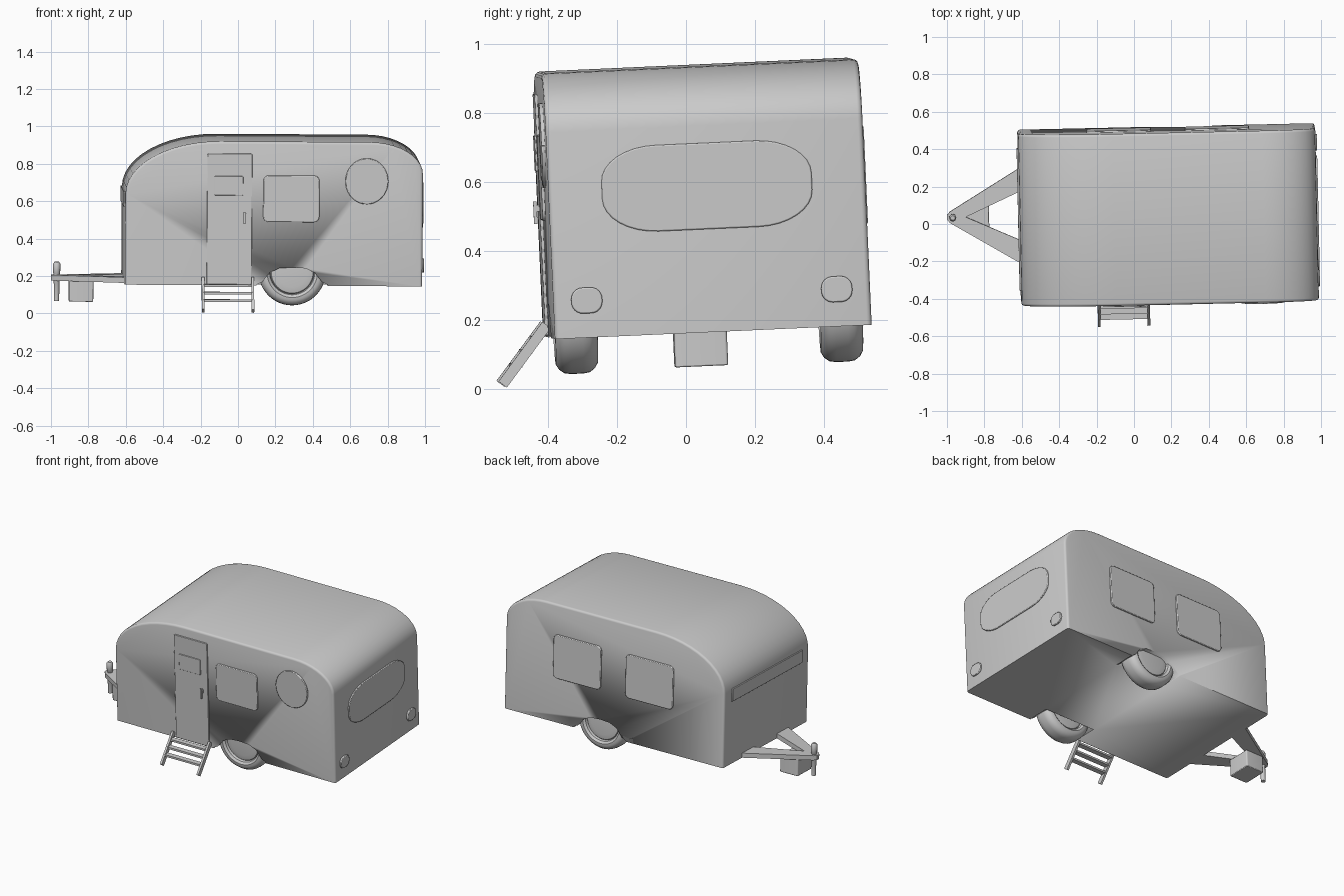
import bpy, bmesh, math
from mathutils import Matrix, Vector

if "Cube" in bpy.data.objects:
    bpy.data.objects.remove(bpy.data.objects["Cube"])

W = 0.46          # half width of the cabin
PARTS = []


def finish(name, bm, smooth=True):
    bmesh.ops.recalc_face_normals(bm, faces=bm.faces[:])
    me = bpy.data.meshes.new(name)
    bm.to_mesh(me)
    bm.free()
    ob = bpy.data.objects.new(name, me)
    bpy.context.collection.objects.link(ob)
    if smooth:
        bpy.context.view_layer.objects.active = ob
        bpy.ops.object.select_all(action='DESELECT')
        ob.select_set(True)
        bpy.ops.object.shade_smooth_by_angle(angle=math.radians(35))
    PARTS.append(ob)
    return ob


def prism(name, pts, lo, hi, axis, bevel=None):
    """Extrude a 2D outline along an axis from lo to hi."""
    place = {'x': lambda a, b, c: (c, a, b),
             'y': lambda a, b, c: (a, c, b),
             'z': lambda a, b, c: (a, b, c)}[axis]
    bm = bmesh.new()
    face = bm.faces.new([bm.verts.new(place(a, b, lo)) for a, b in pts])
    ext = bmesh.ops.extrude_face_region(bm, geom=[face])
    move = Vector(place(0, 0, hi - lo))
    for v in ext['geom']:
        if isinstance(v, bmesh.types.BMVert):
            v.co += move
    if bevel:
        bevel(bm)
    return finish(name, bm)


def rounded(cx, cz, w, h, rx=0.0, ry=None, seg=6):
    """Rounded rectangle outline."""
    ry = rx if ry is None else ry
    if rx == 0:
        return [(cx + sx * w / 2, cz + sz * h / 2) for sx, sz in ((1, 1), (-1, 1), (-1, -1), (1, -1))]
    pts = []
    for q, (sx, sz) in enumerate(((1, 1), (-1, 1), (-1, -1), (1, -1))):
        for i in range(seg + 1):
            a = math.pi / 2 * (q + i / seg)
            pts.append((cx + sx * (w / 2 - rx) + rx * math.cos(a),
                        cz + sz * (h / 2 - ry) + ry * math.sin(a)))
    return pts


def panel(name, pts, lo, hi, axis, soft=0.004):
    ob = prism(name, pts, lo, hi, axis)
    m = ob.modifiers.new("soft_edge", 'BEVEL')
    m.width, m.segments, m.limit_method = soft, 2, 'ANGLE'
    m.angle_limit = math.radians(60)
    return ob


def box(name, loc, size, rot=None):
    bm = bmesh.new()
    bmesh.ops.create_cube(bm, size=1)
    m = Matrix.Translation(loc) @ (rot or Matrix()) @ Matrix.Diagonal((*size, 1))
    bmesh.ops.transform(bm, matrix=m, verts=bm.verts)
    return finish(name, bm, False)


def lathe(name, profile, loc, rot, steps=48):
    """Spin (radius, height) points around an axis."""
    bm = bmesh.new()
    vs = [bm.verts.new((r, 0, h)) for r, h in profile]
    es = [bm.edges.new(e) for e in zip(vs, vs[1:])]
    bmesh.ops.spin(bm, geom=vs + es, axis=(0, 0, 1), cent=(0, 0, 0), steps=steps, angle=math.tau)
    bmesh.ops.remove_doubles(bm, verts=bm.verts, dist=1e-5)
    bmesh.ops.transform(bm, matrix=Matrix.Translation(loc) @ rot, verts=bm.verts)
    return finish(name, bm)


# Cabin: side profile with two elliptical roof corners
profile = [(-0.795, 0), (0.795, 0)]
for i in range(11):
    a = math.pi / 2 * i / 10
    profile.append((0.51 + 0.285 * math.cos(a), 0.6 + 0.17 * math.sin(a)))
for i in range(13):
    a = math.pi / 2 * (1 + i / 12)
    profile.append((-0.29 + 0.505 * math.cos(a), 0.485 + 0.285 * math.sin(a)))


def bevel_roof_edges(bm):
    rim = [e for e in bm.edges if abs(e.verts[0].co.y - e.verts[1].co.y) < 1e-4
           and max(v.co.z for v in e.verts) > 0.01]
    bmesh.ops.bevel(bm, geom=rim, offset=0.014, segments=3, profile=0.5, affect='EDGES')


cabin = prism("cabin", profile, -W, W, 'y', bevel_roof_edges)

# Wheel arches cut into the cabin, and the wheels
arch = [(-0.09, -0.05), (-0.09, 0.005), (-0.06, 0.02), (-0.02, 0.07), (0.03, 0.093),
        (0.10, 0.098), (0.17, 0.093), (0.22, 0.07), (0.26, 0.02), (0.29, 0.005), (0.29, -0.05)]
tyre = [(0, 0.042), (0.08, 0.048), (0.112, 0.042), (0.117, 0.036), (0.121, 0.052), (0.135, 0.062),
        (0.15, 0.061), (0.165, 0.052), (0.176, 0.037), (0.179, 0.018)]
tyre += [(r, -h) for r, h in reversed(tyre)]
for s, side in ((-1, "front"), (1, "back")):
    cutter = prism("arch_cutter_" + side, arch, s * 0.315, s * 0.55, 'y')
    cutter.hide_render = True
    cutter.hide_viewport = False
    cutter.display_type = 'WIRE'
    m = cabin.modifiers.new("arch_" + side, 'BOOLEAN')
    m.operation, m.object, m.solver = 'DIFFERENCE', cutter, 'EXACT'
    lathe("wheel_" + side, tyre, (0.10, s * 0.385, 0.071), Matrix.Rotation(math.pi / 2, 4, 'X'))

# Door side: door, its window, handle, side window and round window
panel("door", rounded(-0.238, 0.355, 0.24, 0.70, 0.008), -W - 0.008, -W + 0.02, 'y', 0.002)
panel("door_window", rounded(-0.243, 0.533, 0.154, 0.103, 0.006), -W - 0.013, -W + 0.02, 'y', 0.002)
box("door_handle_base", (-0.155, -W - 0.012, 0.375), (0.012, 0.014, 0.02))
box("door_handle", (-0.158, -W - 0.02, 0.362), (0.01, 0.01, 0.065))
panel("side_window", rounded(0.092, 0.465, 0.30, 0.25, 0.03), -W - 0.008, -W + 0.02, 'y')
panel("round_window", rounded(0.495, 0.561, 0.23, 0.246, 0.115, 0.123, 10), -W - 0.01, -W + 0.02, 'y')

# Far side windows
for i, cx in enumerate((-0.255, 0.27)):
    panel(f"back_window_{i + 1}", rounded(cx, 0.433, 0.345, 0.285, 0.03), W - 0.02, W + 0.01, 'y')

# Rear window, tail lights and the nose slot
panel("rear_window", rounded(0, 0.424, 0.61, 0.25, 0.16, 0.10, 8), 0.78, 0.803, 'x')
for s in (-1, 1):
    panel("tail_light", rounded(s * 0.363, 0.108, 0.09, 0.075, 0.033), 0.78, 0.806, 'x')
panel("nose_slot", rounded(0, 0.453, 0.76, 0.082), -0.803, -0.77, 'x', 0.002)

# Towing frame with coupler and box
half = [(-1.18, 0.012), (-1.165, 0.03), (-0.79, 0.255), (-0.79, 0.13)]
frame = half + [(-1.08, 0)] + [(x, -y) for x, y in reversed(half)]
prism("tow_frame", frame, 0.0, 0.03, 'z')
lathe("coupler", [(0, -0.11), (0.014, -0.11), (0.016, 0.035), (0.019, 0.04), (0.019, 0.09),
                  (0.012, 0.10), (0, 0.10)], (-1.15, 0, 0), Matrix(), 20)
panel("tow_box", rounded(-1.02, 0, 0.13, 0.154, 0.008), -0.11, 0.002, 'z')

# Folding steps
top, low = Vector((0, -0.463, 0.036)), Vector((0, -0.598, -0.131))
run = low - top
tilt = Matrix.Rotation(math.atan2(-run.z, -run.y), 4, 'X').inverted()
for x in (-0.378, -0.112):
    box("step_rail", (top + low) / 2 + Vector((x, 0, 0)), (0.014, run.length, 0.03),
        Matrix.Rotation(math.atan2(run.z, run.y), 4, 'X'))
for t in (0.22, 0.45, 0.68):
    box("step_tread", top + run * t + Vector((-0.245, 0, 0)), (0.262, 0.032, 0.013))

# The whole caravan sits slightly leaned and turned
pose = (Matrix.Translation((0.18, 0.062, 0.17)) @ Matrix.Rotation(0.022, 4, 'Z')
        @ Matrix.Rotation(0.006, 4, 'Y') @ Matrix.Rotation(0.045, 4, 'X'))
for ob in PARTS:
    ob.matrix_world = pose
